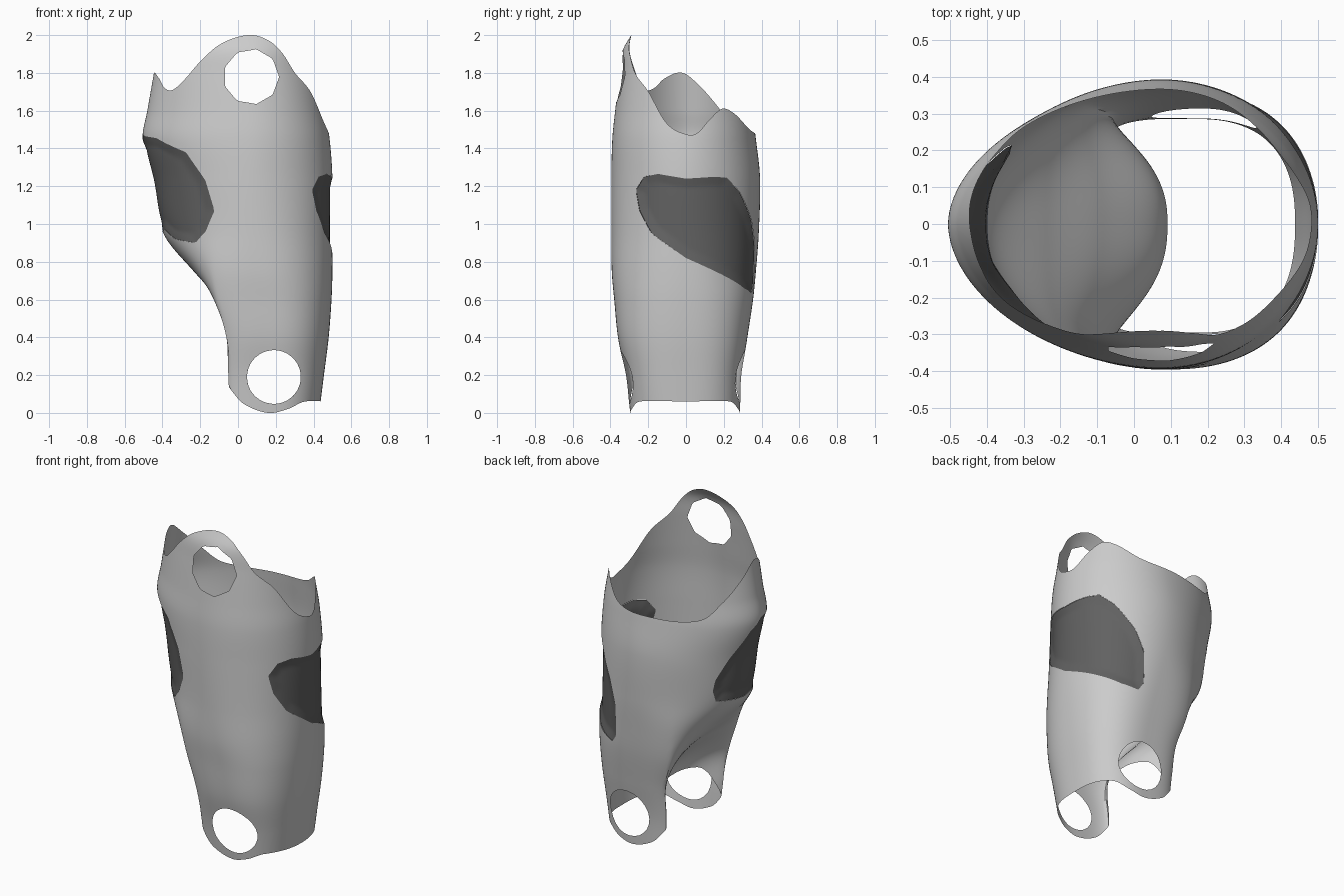
import bpy
import math

if "Cube" in bpy.data.objects:
    bpy.data.objects.remove(bpy.data.objects["Cube"])

NP, NZ = 160, 110      # grid around / up the shell
START = -50            # seam angle, clear of every opening

# cross-sections: z, left x, widest x, right x, front y, back y, left hollow, left and right squareness
SECTIONS = [
    (0.00, -.11, .17, .43, .295, .285, .20, 4.0, 2.4),
    (0.20, -.12, .17, .455, .32, .295, .21, 4.0, 2.5),
    (0.40, -.15, .17, .48, .36, .325, .225, 3.6, 2.4),
    (0.60, -.24, .15, .495, .38, .355, .15, 3.2, 2.3),
    (0.75, -.305, .12, .50, .393, .37, .07, 2.7, 2.2),
    (0.95, -.40, .09, .50, .395, .385, .005, 2.0, 2.1),
    (1.24, -.46, .07, .50, .395, .392, 0, 1.85, 2.0),
    (1.45, -.505, .07, .485, .39, .37, 0, 1.85, 2.0),
    (1.60, -.48, .07, .46, .375, .35, 0, 1.85, 2.0),
    (1.80, -.445, .07, .43, .352, .33, 0, 1.9, 2.0),
    (1.92, -.425, .07, .415, .335, .32, 0, 1.9, 2.0),
    (2.00, -.42, .07, .41, .29, .32, 0, 1.9, 2.0)]

# rim heights by angle (0 right, 90 back, 180 left, 270 front)
TOP_RIM = [(0, 1.475), (9, 1.48), (20, 1.55), (33, 1.61), (45, 1.59), (68, 1.5), (95, 1.48),
           (130, 1.5), (147, 1.6), (164, 1.71), (183, 1.8), (199, 1.77), (208, 1.72), (217, 1.71),
           (227, 1.77), (237, 1.86), (250, 1.95), (268, 2.0), (286, 1.97), (299, 1.9),
           (310, 1.8), (327, 1.7), (345, 1.53)]
HALF_BOTTOM = [(180, .34), (208, .33), (215, .29), (222, .21), (232, .12), (244, .045),
               (268, 0), (290, .02), (310, .06)]
BOTTOM_RIM = [(0, .06)] + [(360 - a, z) for a, z in HALF_BOTTOM[:0:-1]] + HALF_BOTTOM

# window outlines as angle, height
RIGHT_WINDOW = [(-42, 1.18), (-34, 1.25), (-22, 1.265), (0, 1.24), (23, 1.25), (33, 1.245),
                (46, 1.17), (62, 1.02), (71, .88), (75, .68), (71, .635), (55, .66),
                (0, .82), (-27, .95), (-38, 1.07)]
LEFT_WINDOW = [(246, 1.07), (242, 1.23), (231, 1.38), (207, 1.455), (183, 1.47), (170, 1.41),
               (156, 1.25), (147, 1.12), (146, 1.05), (150, .98), (180, .96), (195, .97),
               (207, .92), (228, .9), (238, .96)]


def curve(table, t):
    """Smooth interpolation through rows of (t, values...)."""
    n = len(table)
    i = 0
    while i < n - 2 and t > table[i + 1][0]:
        i += 1
    a, b = table[i], table[i + 1]
    p, q = table[max(i - 1, 0)], table[min(i + 2, n - 1)]
    h = b[0] - a[0]
    s = min(max((t - a[0]) / h, 0), 1)
    out = []
    for k in range(1, len(a)):
        ma = (b[k] - p[k]) / (b[0] - p[0]) * h
        mb = (q[k] - a[k]) / (q[0] - a[0]) * h
        out.append((2*s**3 - 3*s*s + 1) * a[k] + (s**3 - 2*s*s + s) * ma
                   + (3*s*s - 2*s**3) * b[k] + (s**3 - s*s) * mb)
    return out


def rim(table, angle):
    wrapped = [(a + d, z) for d in (-360, 0, 360) for a, z in table]
    return curve(wrapped, angle)[0]


def surface(angle, z, inset=0.0):
    """Point on the shell at an angle and height."""
    xl, xm, xr, yf, yb, hollow, nl, nr = curve(SECTIONS, z)
    c, s = math.cos(math.radians(angle)), math.sin(math.radians(angle))
    n = nl if c < 0 else nr
    r = (abs(c)**n + abs(s)**n) ** (-1 / n)
    x = xm + r * c * ((xm - xl if c < 0 else xr - xm) - inset)
    y = r * s * ((yb if s > 0 else yf) - inset)
    if c < 0:
        x += hollow * max(0, 1 - abs(r * s / .9) ** 2.5)
    return (x, y, z)


def front_angle(x, z):
    lo, hi = 224, 325
    for _ in range(30):
        mid = (lo + hi) / 2
        if surface(mid, z)[0] < x:
            lo = mid
        else:
            hi = mid
    return lo


def round_hole(x, z, r, sides):
    pts = []
    for k in range(sides):
        a = 2 * math.pi * k / sides
        zz = z + r * math.sin(a)
        pts.append((front_angle(x + r * math.cos(a), zz), zz))
    return pts


def inside(poly, p):
    hit = False
    for (ax, ay), (bx, by) in zip(poly, poly[1:] + poly[:1]):
        if (ay > p[1]) != (by > p[1]) and p[0] < ax + (bx - ax) * (p[1] - ay) / (by - ay):
            hit = not hit
    return hit


def snap(poly, p):
    """Distance to an outline and the nearest point on it."""
    k = .4 * math.pi / 180          # degrees to rough arc length
    best = None
    for (ax, ay), (bx, by) in zip(poly, poly[1:] + poly[:1]):
        dx, dy, px, py = (bx - ax) * k, by - ay, (p[0] - ax) * k, p[1] - ay
        t = min(max((px * dx + py * dy) / (dx * dx + dy * dy), 0), 1)
        d = math.hypot(px - t * dx, py - t * dy)
        if best is None or d < best[0]:
            best = (d, (ax + t * (bx - ax), ay + t * (by - ay)))
    return best


def make(name, points, faces):
    used = sorted({v for f in faces for v in f})
    index = {v: i for i, v in enumerate(used)}
    mesh = bpy.data.meshes.new(name)
    mesh.from_pydata([points[v] for v in used], [], [[index[v] for v in f] for f in faces])
    mesh.validate()
    obj = bpy.data.objects.new(name, mesh)
    bpy.context.collection.objects.link(obj)
    bpy.ops.object.select_all(action='DESELECT')
    obj.select_set(True)
    bpy.context.view_layer.objects.active = obj
    bpy.ops.object.shade_smooth_by_angle(angle=math.radians(40))
    return obj


# openings: windows and strap rings
front_ring = round_hole(.19, .19, .143, 24)
openings = {"right_window_panel": RIGHT_WINDOW, "left_window_panel": LEFT_WINDOW,
            "top_ring": round_hole(.07, 1.78, .148, 9), "front_ring": front_ring,
            "back_ring": [(360 - a, z) for a, z in front_ring]}

# grid in angle and height between the two rims
params = []
for i in range(NP):
    a = START + 360 * i / NP
    lo, hi = rim(BOTTOM_RIM, a), rim(TOP_RIM, a)
    params += [(a, lo + (hi - lo) * j / NZ) for j in range(NZ + 1)]

groups = {name: [] for name in openings}
shell_faces = []
for i in range(NP):
    for j in range(NZ):
        a, b = i * (NZ + 1) + j, ((i + 1) % NP) * (NZ + 1) + j
        f = (a, b, b + 1, a + 1)
        centre = (params[a][0] + 180 / NP, sum(params[v][1] for v in f) / 4)
        for name, poly in openings.items():
            if inside(poly, centre):
                groups[name].append(f)
                break
        else:
            shell_faces.append(f)

# fit the grid to the outline of each opening
shell_verts = {v for f in shell_faces for v in f}
for name, poly in openings.items():
    for v in {v for f in groups[name] for v in f} & shell_verts:
        params[v] = snap(poly, params[v])[1]

# main shell
make("leg_shell", [surface(*p) for p in params], shell_faces)

# dark panels sunk gently into the windows
dark = bpy.data.materials.new("dark_panel")
dark.diffuse_color = (.12, .12, .12, 1)
dark.use_nodes = True
dark.node_tree.nodes["Principled BSDF"].inputs["Base Color"].default_value = dark.diffuse_color
for name in ("right_window_panel", "left_window_panel"):
    points = {}
    for v in {v for f in groups[name] for v in f}:
        depth = min(.014, .002 + .25 * snap(openings[name], params[v])[0])
        points[v] = surface(*params[v], inset=depth)
    make(name, points, groups[name]).data.materials.append(dark)
